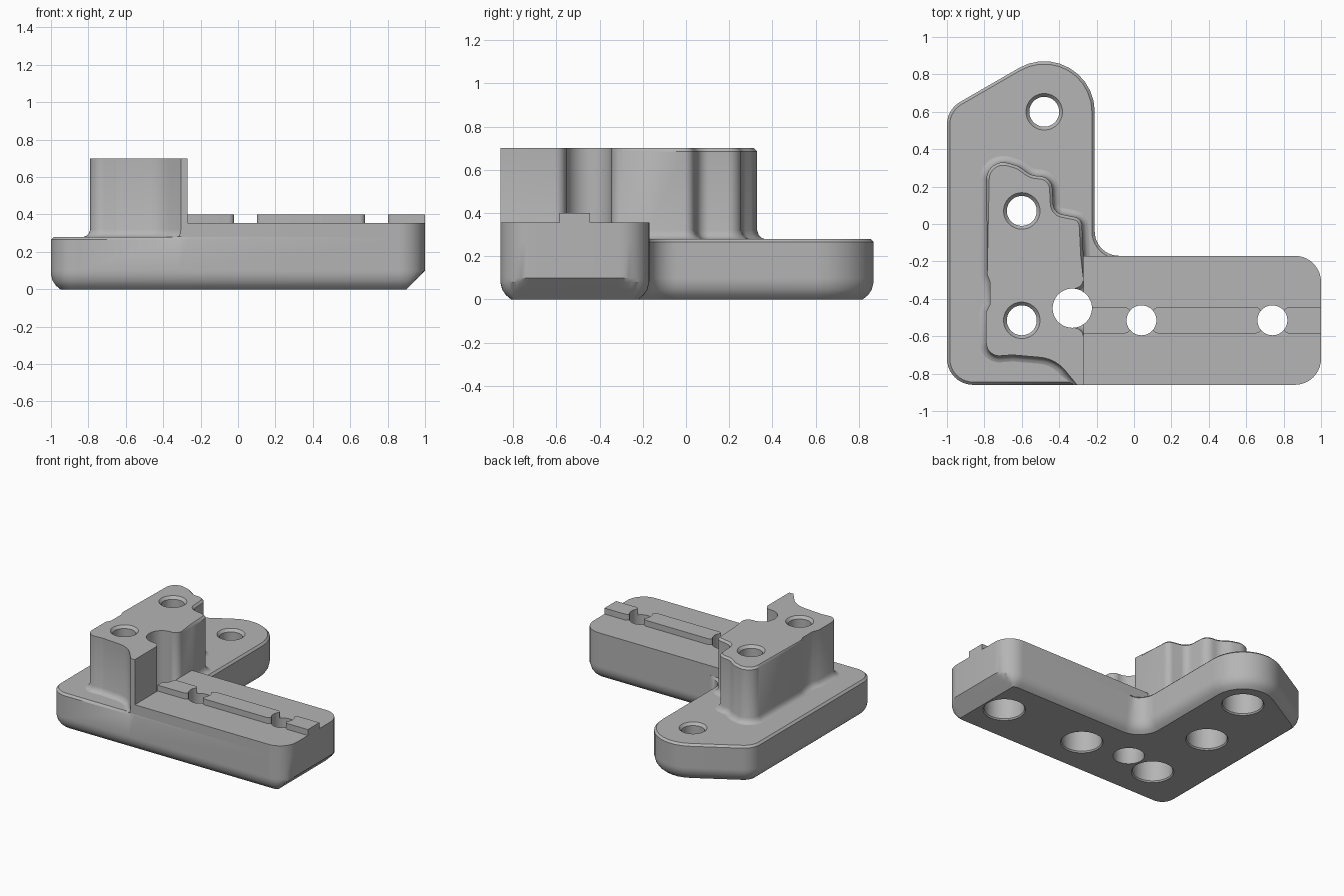
import bpy, bmesh, math
from mathutils import Vector

cube = bpy.data.objects.get("Cube")
if cube:
    bpy.data.objects.remove(cube)

grey = bpy.data.materials.new("mid_grey")
grey.use_nodes = True
GREY = (0.46, 0.46, 0.46, 1)
grey.diffuse_color = GREY
grey.node_tree.nodes["Principled BSDF"].inputs["Base Color"].default_value = GREY


def rounded(corners, steps=10):
    """Counter-clockwise outline whose corners (x, y, radius) become arcs."""
    out = []
    for i, (x, y, r) in enumerate(corners):
        p = Vector((x, y))
        if r == 0:
            out.append(p)
            continue
        a = (Vector(corners[i - 1][:2]) - p).normalized()
        b = (Vector(corners[(i + 1) % len(corners)][:2]) - p).normalized()
        half = a.angle(b) / 2
        centre = p + (a + b).normalized() * (r / math.sin(half))
        start = p + a * (r / math.tan(half)) - centre
        sweep = math.pi - 2 * half
        if a.x * b.y - a.y * b.x > 0:
            sweep = -sweep
        for k in range(steps + 1):
            t = sweep * k / steps
            c, s = math.cos(t), math.sin(t)
            out.append(centre + Vector((start.x * c - start.y * s,
                                        start.x * s + start.y * c)))
    return out


def inset(outline, d):
    """Move every outline point inward by d."""
    out = []
    for i, p in enumerate(outline):
        e = (p - outline[i - 1]).normalized()
        f = (outline[(i + 1) % len(outline)] - p).normalized()
        m, n = Vector((e.y, -e.x)), Vector((f.y, -f.x))
        out.append(p - (m + n) * (d / (1 + m.dot(n))))
    return out


def skin(bm, rings):
    """Closed solid through a stack of equal rings."""
    rows = [[bm.verts.new(p) for p in ring] for ring in rings]
    for low, high in zip(rows, rows[1:]):
        for i in range(len(low)):
            j = (i + 1) % len(low)
            bm.faces.new((low[i], low[j], high[j], high[i]))
    bm.faces.new(rows[0][::-1])
    bm.faces.new(rows[-1])


def finish(name, bm):
    bmesh.ops.recalc_face_normals(bm, faces=bm.faces)
    mesh = bpy.data.meshes.new(name)
    bm.to_mesh(mesh)
    bm.free()
    mesh.materials.append(grey)
    obj = bpy.data.objects.new(name, mesh)
    bpy.context.collection.objects.link(obj)
    return obj


def solid(name, outline, layers, keep=lambda p: True):
    """Stack of insets; the last layer's inset applies only where keep holds."""
    rings = []
    for k, (z, d) in enumerate(layers):
        moved = inset(outline, d)
        if k == len(layers) - 1:
            moved = [q if keep(p) else p for p, q in zip(outline, moved)]
        # sloped tip of the arm and flush front
        rings.append([(min(p.x, 0.9 + z), max(p.y, -0.86), z) for p in moved])
    bm = bmesh.new()
    skin(bm, rings)
    return finish(name, bm)


# L-shaped base with a rounded underside and a chamfered rim around the tab
base_outline = rounded([
    (-1, -0.86, 0.14), (-0.32, -0.86, 0), (-0.27, -0.86, 0), (1, -0.86, 0.14),
    (1, -0.17, 0.14), (-0.21, -0.17, 0.13), (-0.21, 1.068, 0.27), (-1, 0.612, 0.14)])
base = solid("base_plate", base_outline,
             [(0, 0.05), (0.02, 0.026), (0.045, 0.009), (0.08, 0), (0.1, 0),
              (0.265, 0), (0.28, 0.015)],
             lambda p: p.y > -0.165 or p.x < -0.3)

# Raised top of the arm
arm = solid("arm_top", rounded([
    (-0.27, -0.86, 0), (1, -0.86, 0.14), (1, -0.17, 0.14), (-0.27, -0.17, 0)]),
    [(0.28, 0), (0.355, 0)])

# Contoured tower with a flared foot
tower_outline = rounded([
    (-0.27, -0.86, 0), (-0.27, -0.57, 0.05), (-0.36, -0.54, 0),
    (-0.36, -0.36, 0), (-0.27, -0.33, 0.05), (-0.27, -0.17, 0),
    (-0.28, 0.03, 0.05), (-0.43, 0.06, 0.06), (-0.44, 0.25, 0.07),
    (-0.55, 0.26, 0.1), (-0.62, 0.31, 0.1), (-0.79, 0.36, 0.09),
    (-0.785, -0.27, 0), (-0.77, -0.31, 0), (-0.77, -0.43, 0),
    (-0.79, -0.47, 0), (-0.79, -0.71, 0.07), (-0.65, -0.7, 0.05),
    (-0.42, -0.72, 0.2), (-0.305, -0.86, 0)])
tower = solid("tower", tower_outline,
              [(0.28, 0.035 * -1), (0.285, -0.02), (0.298, -0.008), (0.32, 0),
               (0.685, 0), (0.7, 0.015)],
              lambda p: p.y > -0.2)

# Guide rail in three lengths, rounded beside the holes
parts = [base, arm, tower]
for side, x0, x1, r0, r1 in (("inner", -0.27, -0.02, 0, 0.03),
                             ("middle", 0.1, 0.68, 0.03, 0.03),
                             ("outer", 0.8, 1, 0.03, 0)):
    outline = rounded([(x0, -0.585, r0), (x1, -0.585, r1),
                       (x1, -0.445, r1), (x0, -0.445, r0)], 5)
    parts.append(solid(side + "_rail", outline, [(0.355, 0), (0.4, 0)]))

# Bolt holes: wide counterbore below, narrow through hole, optional top chamfer
bore = [(-0.01, 0.155), (0.01, 0.14), (0.18, 0.14), (0.18, 0.08)]


def chamfer(top):
    return [(top - 0.02, 0.08), (top + 0.02, 0.115)]


holes = [(-0.48, 0.6, bore + chamfer(0.28)),
         (-0.6, 0.07, bore + chamfer(0.7)),
         (-0.6, -0.515, bore + chamfer(0.7)),
         (0.04, -0.515, bore + [(0.5, 0.08)]),
         (0.74, -0.515, bore + [(0.5, 0.08)]),
         (-0.33, -0.45, [(-0.01, 0.115), (0.01, 0.105), (0.8, 0.105)])]
bm = bmesh.new()
for x, y, profile in holes:
    skin(bm, [[(x + r * math.cos(k * math.tau / 48), y + r * math.sin(k * math.tau / 48), z)
               for k in range(48)] for z, r in profile])
cutter = finish("hole_cutters", bm)
cutter.hide_render = True

for part in parts:
    mod = part.modifiers.new("holes", 'BOOLEAN')
    mod.operation = 'DIFFERENCE'
    mod.solver = 'EXACT'
    mod.object = cutter
graph = bpy.context.evaluated_depsgraph_get()
cut = [bpy.data.meshes.new_from_object(p.evaluated_get(graph)) for p in parts]
for part, mesh in zip(parts, cut):
    part.modifiers.clear()
    part.data = mesh
bpy.data.objects.remove(cutter)

# Smooth curves, crisp edges
bpy.ops.object.select_all(action='DESELECT')
for part in parts:
    part.select_set(True)
bpy.context.view_layer.objects.active = base
bpy.ops.object.shade_smooth_by_angle(angle=math.radians(33))
